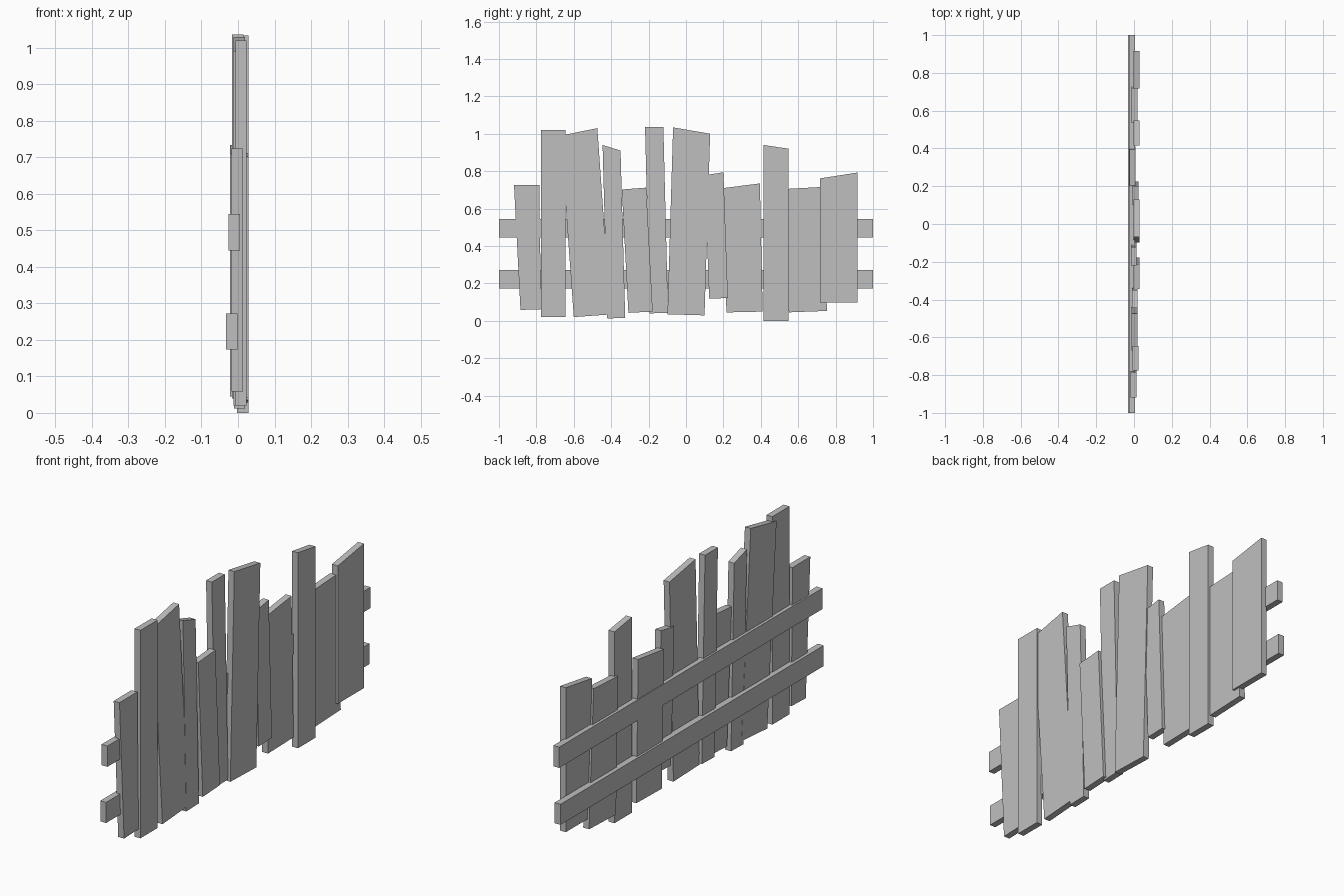
import bpy
import bmesh

cube = bpy.data.objects.get("Cube")
if cube:
    bpy.data.objects.remove(cube, do_unlink=True)

# One plain grey for the whole fence
grey = bpy.data.materials.new("plain_grey")
grey.use_nodes = True
colour = (0.52, 0.52, 0.52, 1)
grey.diffuse_color = colour
grey.node_tree.nodes["Principled BSDF"].inputs["Base Color"].default_value = colour

# Thickness of the timber and the depth of each layer's middle
THICKNESS = 0.031
RAIL_LOW, RAIL_HIGH = -0.017, -0.01
REAR, INNER, MIDDLE, OUTER, FRONT = -0.007, -0.002, 0.003, 0.008, 0.013


def board(name, depth, outline):
    """Extrude a side outline of (y, z) corners through the timber thickness."""
    bm = bmesh.new()
    back = depth - THICKNESS / 2
    face = bm.faces.new([bm.verts.new((back, y, z)) for y, z in outline])
    extruded = bmesh.ops.extrude_face_region(bm, geom=[face])["geom"]
    for vert in extruded:
        if isinstance(vert, bmesh.types.BMVert):
            vert.co.x = back + THICKNESS
    bmesh.ops.recalc_face_normals(bm, faces=bm.faces)
    mesh = bpy.data.meshes.new(name)
    bm.to_mesh(mesh)
    bm.free()
    mesh.materials.append(grey)
    bpy.context.collection.objects.link(bpy.data.objects.new(name, mesh))


def plank(name, depth, foot, width, low, high, lean=0, rise=0, flare=0):
    """Plank centred on foot, its head shifted by lean and cut at a slant by rise."""
    half = width / 2
    head = foot + lean
    head_half = half + flare / 2
    # The foot is sawn square to the leaning sides
    tilt = -lean / (high - low) * half
    board(name, depth, [
        (foot - half, low - tilt),
        (foot + half, low + tilt),
        (head + head_half, high + rise / 2),
        (head - head_half, high - rise / 2),
    ])


# Horizontal rails behind the planks
plank("lower_rail", RAIL_LOW, foot=0, width=2, low=0.173, high=0.272)
plank("upper_rail", RAIL_HIGH, foot=0, width=2, low=0.445, high=0.545)

# Crooked planks, from the right end of the fence to the left
plank("right_end_plank", INNER, foot=-0.83, width=0.11, low=0.06, high=0.725,
      lean=-0.022, flare=0.025)
plank("tall_straight_plank", OUTER, foot=-0.71, width=0.13, low=0.02, high=1.02)
plank("wide_leaning_plank", MIDDLE, foot=-0.502, width=0.196, low=0.027, high=1.01,
      lean=-0.07, rise=0.04)
plank("narrow_leaning_plank", MIDDLE + 0.001, foot=-0.373, width=0.096, low=0.014, high=0.925,
      lean=-0.025, rise=-0.03)
plank("short_leaning_plank", FRONT, foot=-0.243, width=0.13, low=0.046, high=0.707,
      lean=-0.035, rise=0.01)
plank("tall_narrow_plank", INNER + 0.001, foot=-0.145, width=0.098, low=0.041, high=1.037,
      lean=-0.025)
plank("tall_middle_plank", FRONT, foot=0, width=0.198, low=0.032, high=1.017,
      lean=0.03, rise=-0.034)
plank("short_narrow_plank", OUTER, foot=0.174, width=0.1, low=0.12, high=0.786,
      lean=-0.024, rise=0.016)
plank("short_wide_plank", REAR, foot=0.313, width=0.194, low=0.047, high=0.722,
      lean=-0.015, rise=0.025)
plank("tall_left_plank", FRONT, foot=0.481, width=0.133, low=0, high=0.93, rise=-0.02)
plank("short_left_plank", MIDDLE, foot=0.652, width=0.205, low=0.049, high=0.71,
      lean=-0.025, rise=0.01, flare=-0.02)
plank("left_end_plank", FRONT, foot=0.817, width=0.199, low=0.098, high=0.777, rise=0.031)
